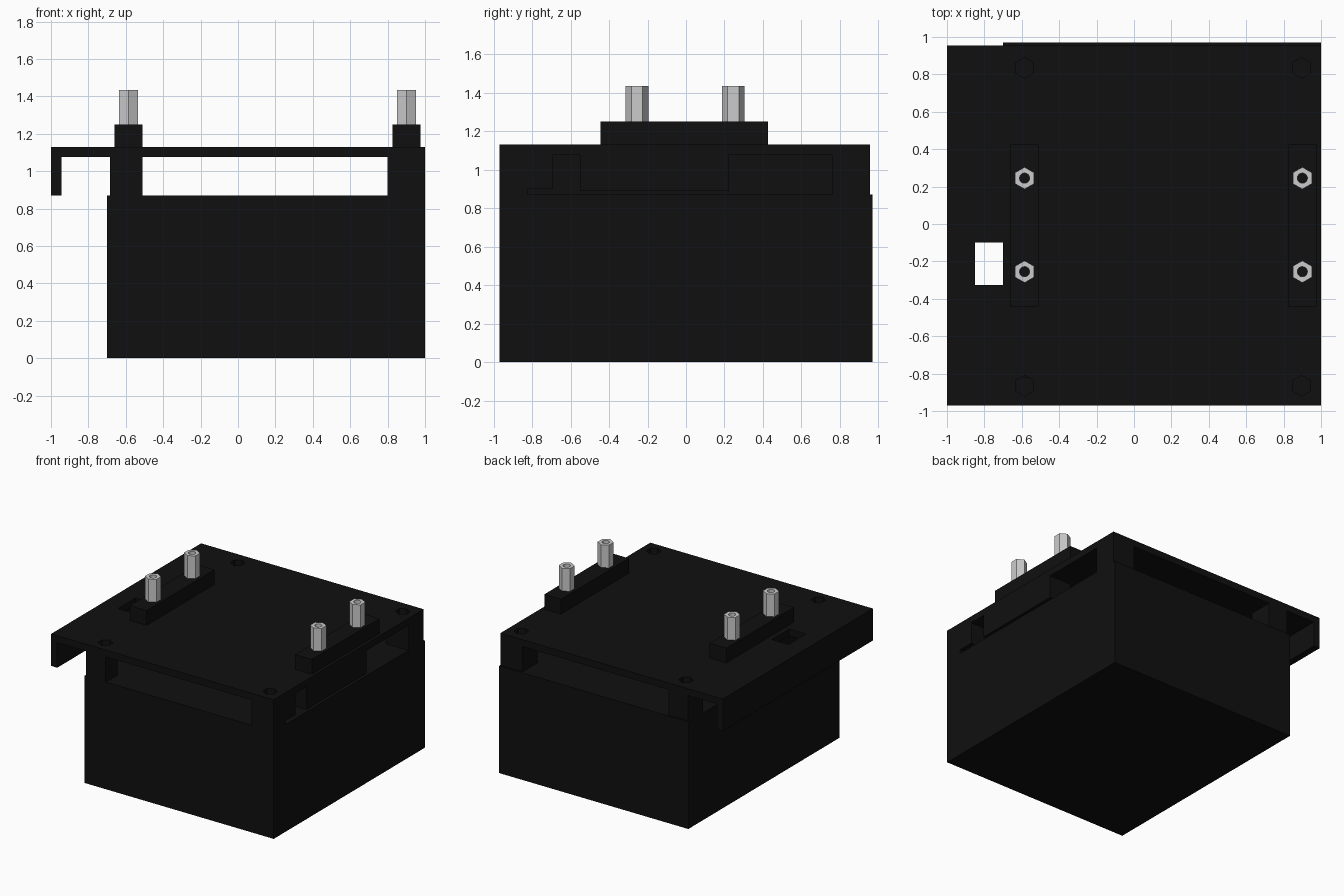
import bpy, bmesh, math

if "Cube" in bpy.data.objects:
    bpy.data.objects.remove(bpy.data.objects["Cube"])

black = bpy.data.materials.new("black_plastic")
black.diffuse_color = (0.005, 0.005, 0.005, 1)
black.use_nodes = True
black.node_tree.nodes["Principled BSDF"].inputs["Base Color"].default_value = black.diffuse_color


def add_object(name, bm, mat=None):
    me = bpy.data.meshes.new(name)
    bmesh.ops.recalc_face_normals(bm, faces=bm.faces)
    bm.to_mesh(me)
    bm.free()
    ob = bpy.data.objects.new(name, me)
    bpy.context.collection.objects.link(ob)
    if mat:
        me.materials.append(mat)
    return ob


def add_box(bm, x0, x1, y0, y1, z0, z1):
    v = bmesh.ops.create_cube(bm, size=1)["verts"]
    for p in v:
        p.co = ((x0 + x1) / 2 + p.co.x * (x1 - x0),
                (y0 + y1) / 2 + p.co.y * (y1 - y0),
                (z0 + z1) / 2 + p.co.z * (z1 - z0))


def box(name, *b, mat=black):
    bm = bmesh.new()
    add_box(bm, *b)
    return add_object(name, bm, mat)


def ring(bm, x, y, r, n, z, turn=0):
    return [bm.verts.new((x + r * math.cos(turn + i * math.tau / n),
                          y + r * math.sin(turn + i * math.tau / n), z)) for i in range(n)]


def bridge(bm, a, b):
    n = len(a)
    for i in range(n):
        bm.faces.new((a[i], a[(i + 1) % n], b[(i + 1) % n], b[i]))


# main block
box("main_block", -0.70, 1.0, -0.97, 0.97, 0, 0.87)

# lid plate with screw recesses and a cable opening
lid = box("lid_plate", -1, 1, -0.97, 0.955, 1.075, 1.13)
bm = bmesh.new()
add_box(bm, -0.85, -0.70, -0.325, -0.10, 1.0, 1.2)
for x in (-0.585, 0.895):
    for y in (-0.865, 0.835):
        lo, hi = (ring(bm, x, y, 0.055, 6, z, math.pi / 6) for z in (1.02, 1.2))
        bridge(bm, lo, hi)
        bm.faces.new(lo)
        bm.faces.new(hi)
cutter = add_object("lid_cutter", bm)
cutter.hide_render = True
cutter.hide_set(True)
mod = lid.modifiers.new("openings", 'BOOLEAN')
mod.object = cutter
mod.operation = 'DIFFERENCE'
mod.solver = 'EXACT'

# hanging lip along the left edge
box("left_lip", -1, -0.945, -0.97, 0.955, 0.87, 1.075)

# corner posts
for side, x0, x1 in (("left", -0.685, -0.51), ("right", 0.80, 1.0)):
    box(side + "_front_post", x0, x1, -0.97, -0.82, 0.87, 1.075)
    box(side + "_back_post", x0, x1, 0.76, 0.955, 0.87, 1.075)
    # centre support under the mounting bar, with a thin gap below it
    box(side + "_centre_support", x0, x1, -0.55, 0.22, 0.89, 1.075)

# web beside the right front post
box("right_front_web", 0.80, 1.0, -0.82, -0.69, 0.90, 1.075)

# raised mounting bars and hex standoffs with bores
for side, x0, x1, cx in (("left", -0.66, -0.51, -0.585), ("right", 0.825, 0.975, 0.90)):
    box(side + "_mounting_bar", x0, x1, -0.445, 0.425, 1.13, 1.25)
    for end, cy in (("front", -0.255), ("back", 0.245)):
        bm = bmesh.new()
        out_lo, out_hi = (ring(bm, cx, cy, 0.059, 6, z, math.pi / 6) for z in (1.25, 1.435))
        in_lo, in_hi = (ring(bm, cx, cy, 0.027, 24, z, math.pi / 6) for z in (1.25, 1.435))
        bridge(bm, out_lo, out_hi)
        bridge(bm, in_lo, in_hi)
        # annular ends: each hex edge fans to four bore segments
        for o, n in ((out_lo, in_lo), (out_hi, in_hi)):
            for i in range(6):
                arc = [n[(i * 4 + k) % 24] for k in range(5)]
                bm.faces.new([o[i], o[(i + 1) % 6]] + arc[::-1])
        add_object(f"{side}_{end}_standoff", bm)
